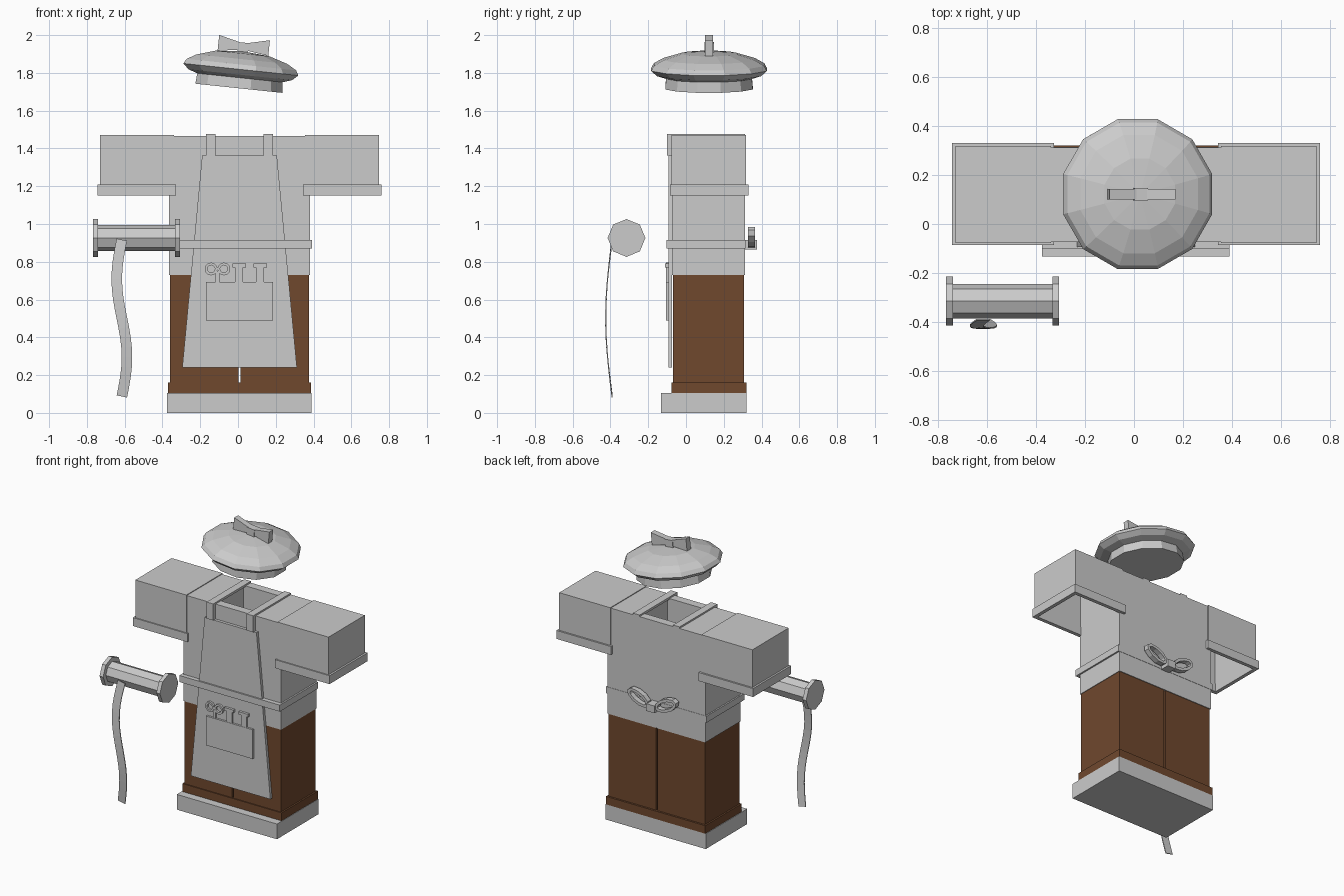
import bpy, bmesh, math
from mathutils import Vector, Matrix

if "Cube" in bpy.data.objects:
    bpy.data.objects.remove(bpy.data.objects["Cube"])

brown = bpy.data.materials.new("brown_cloth")
brown.diffuse_color = (0.16, 0.065, 0.027, 1)
brown.use_nodes = True
brown.node_tree.nodes["Principled BSDF"].inputs["Base Color"].default_value = brown.diffuse_color
CX, CY = 0.008, 0.12          # body centre


def finish(name, bm, mat=None):
    bmesh.ops.recalc_face_normals(bm, faces=bm.faces[:])
    me = bpy.data.meshes.new(name)
    bm.to_mesh(me)
    bm.free()
    ob = bpy.data.objects.new(name, me)
    bpy.context.collection.objects.link(ob)
    if mat:
        me.materials.append(mat)
    return ob


def box_bm(x0, x1, y0, y1, z0, z1):
    bm = bmesh.new()
    m = Matrix.Translation(((x0 + x1) / 2, (y0 + y1) / 2, (z0 + z1) / 2)) @ \
        Matrix.Diagonal((x1 - x0, y1 - y0, z1 - z0, 1))
    bmesh.ops.create_cube(bm, size=1, matrix=m)
    bm.normal_update()
    return bm


def box(name, x0, x1, y0, y1, z0, z1, mat=None):
    return finish(name, box_bm(x0, x1, y0, y1, z0, z1), mat)


def shell(name, dims, thick, open_top):
    """Box open at the bottom (and optionally the top) with thin walls."""
    bm = box_bm(*dims)
    gone = [f for f in bm.faces if f.normal.z < -0.5 or (open_top and f.normal.z > 0.5)]
    bmesh.ops.delete(bm, geom=gone, context='FACES')
    me = bpy.data.meshes.new(name)
    bm.to_mesh(me)
    bm.free()
    ob = bpy.data.objects.new(name, me)
    bpy.context.collection.objects.link(ob)
    mod = ob.modifiers.new("walls", 'SOLIDIFY')
    mod.thickness, mod.offset, mod.use_even_offset = thick, -1, True
    return ob


def prism(name, pts, y0, y1):
    """Outline in x-z extruded along y."""
    bm = bmesh.new()
    f = bm.faces.new([bm.verts.new((x, y0, z)) for x, z in pts])
    r = bmesh.ops.extrude_face_region(bm, geom=[f])
    bmesh.ops.translate(bm, vec=(0, y1 - y0, 0),
                        verts=[v for v in r['geom'] if isinstance(v, bmesh.types.BMVert)])
    return finish(name, bm)


def ring(name, loc, rx, rz, band, depth, tilt, n=10):
    """Flat-sided oval loop standing in the x-z plane."""
    bm = bmesh.new()
    rows = []
    rot = Matrix.Rotation(tilt, 3, 'Y')
    for i in range(n):
        a = 2 * math.pi * i / n
        row = []
        for k, y in ((0, -depth), (0, depth), (band, depth), (band, -depth)):
            p = Vector(((rx - k) * math.cos(a), y, (rz - k) * math.sin(a)))
            row.append(bm.verts.new(Vector(loc) + rot @ p))
        rows.append(row)
    for i in range(n):
        a, b = rows[i], rows[(i + 1) % n]
        for j in range(4):
            bm.faces.new((a[j], b[j], b[(j + 1) % 4], a[(j + 1) % 4]))
    return finish(name, bm)


# Shoes, trouser cuffs and legs
box("shoes", -0.375, 0.39, -0.132, 0.32, 0, 0.105)
for s, side in ((-1, "right"), (1, "left")):
    leg = sorted((CX + s * 0.006, CX + s * 0.368))
    box(side + "_leg", *leg, -0.07, 0.307, 0.16, 0.75, brown)
    cuff = sorted((CX + s * 0.0005, CX + s * 0.379))
    box(side + "_trouser_cuff", *cuff, -0.077, 0.32, 0.105, 0.16, brown)

# Shirt body with square neck opening
bm = box_bm(-0.366, 0.38, -0.073, 0.312, 0.73, 1.465)
top = max(bm.faces, key=lambda f: f.normal.z)
bmesh.ops.inset_region(bm, faces=[top], thickness=0.05)
for v in top.verts:
    v.co.x = CX + math.copysign(0.145, v.co.x - CX)
    v.co.y = CY + math.copysign(0.135, v.co.y - CY)
r = bmesh.ops.extrude_discrete_faces(bm, faces=[top])
bmesh.ops.translate(bm, vec=(0, 0, -0.3), verts=r['faces'][0].verts[:])
finish("shirt_body", bm)

# Sleeves, open at the bottom, with a band round each opening
for s, side in ((-1, "right"), (1, "left")):
    xs = sorted((CX + s * 0.348, CX + s * 0.738))
    shell(side + "_sleeve", (*xs, -0.078, 0.318, 1.16, 1.47), 0.012, False)
    xs = sorted((CX + s * 0.335, CX + s * 0.751))
    shell(side + "_sleeve_band", (*xs, -0.086, 0.33, 1.152, 1.21), 0.025, True)

# Apron, shoulder straps, waist belt and pocket
prism("apron", [(-0.295, 0.24), (0.312, 0.24), (0.206, 1.362), (-0.19, 1.362)], -0.093, -0.073)
for s, side in ((-1, "right"), (1, "left")):
    x = CX + s * 0.153
    box(side + "_strap_front", x - 0.025, x + 0.025, -0.1, -0.073, 1.362, 1.476)
    box(side + "_strap_top", x - 0.025, x + 0.025, -0.073, 0.312, 1.46, 1.476)
box("waist_belt", -0.376, 0.391, -0.103, 0.314, 0.87, 0.915)
box("pocket", -0.17, 0.186, -0.107, -0.09, 0.49, 0.692)

# Tools in the pocket
for i, x in enumerate((0.006, 0.117)):
    box(f"tool_{i}_stem", x - 0.021, x + 0.021, -0.105, -0.092, 0.66, 0.772)
    box(f"tool_{i}_head", x - 0.036, x + 0.036, -0.11, -0.09, 0.77, 0.79)
for i, x in enumerate((-0.142, -0.075)):
    ring(f"scissor_handle_{i}", (x, -0.1, 0.762), 0.034, 0.034, 0.014, 0.007, 0, 12)
box("scissor_blades", -0.118, -0.099, -0.104, -0.093, 0.66, 0.75)

# Apron bow on the back
for s, side in ((-1, "right"), (1, "left")):
    ring(side + "_bow_loop", (CX + s * 0.105, 0.347, 0.93), 0.088, 0.044, 0.02, 0.018,
         -s * math.radians(25))
box("bow_knot", CX - 0.032, CX + 0.032, 0.31, 0.377, 0.865, 0.915)

# Ribbon spool
for name, x0, x1, rad in (("spool_core", -0.74, -0.333, 0.07),
                          ("spool_cap_outer", -0.767, -0.74, 0.1),
                          ("spool_cap_inner", -0.333, -0.306, 0.1)):
    bm = bmesh.new()
    m = Matrix.Translation(((x0 + x1) / 2, -0.315, 0.926)) @ Matrix.Rotation(math.pi / 2, 4, 'Y')
    bmesh.ops.create_cone(bm, cap_ends=True, segments=8, radius1=rad, radius2=rad,
                          depth=x1 - x0, matrix=m)
    finish(name, bm)

# Hanging wavy ribbon
bm = bmesh.new()
rows, N = [], 16
for i in range(N + 1):
    t = i / N
    p = Vector((-0.615 - 0.027 * math.sin(2 * math.pi * t),
                -0.391 - 0.034 * math.sin(math.pi * t), 0.917 - 0.83 * t))
    slope = 0.027 * 2 * math.pi * math.cos(2 * math.pi * t)
    side = Vector((0.83, 0, -slope)).normalized() * 0.028
    rows.append([bm.verts.new(p + side * a + Vector((0, b, 0)))
                 for a, b in ((-1, -0.003), (1, -0.003), (1, 0.003), (-1, 0.003))])
for a, b in zip(rows, rows[1:]):
    for j in range(4):
        bm.faces.new((a[j], a[(j + 1) % 4], b[(j + 1) % 4], b[j]))
bm.faces.new(rows[0])
bm.faces.new(rows[-1])
finish("ribbon", bm)

# Tilted twelve-sided beret, spun from a profile
pivot = Vector((0.015, 0.122, 1.818))
tilt = Matrix.Translation(pivot) @ Matrix.Rotation(math.radians(6), 4, 'Y')
profile = [(0.24, -0.1), (0.235, -0.044), (0.285, -0.028), (0.317, 0.0),
           (0.302, 0.026), (0.25, 0.055), (0.15, 0.085)]
bm = bmesh.new()
rows = []
for rad, z in profile:
    rows.append([bm.verts.new((rad * math.cos(math.radians(15 + 30 * k)),
                               rad * math.sin(math.radians(15 + 30 * k)), z)) for k in range(12)])
for a, b in zip(rows, rows[1:]):
    for k in range(12):
        bm.faces.new((a[k], a[(k + 1) % 12], b[(k + 1) % 12], b[k]))
bm.faces.new(rows[0])
tip = bm.verts.new((0, 0, 0.097))
for k in range(12):
    bm.faces.new((rows[-1][k], rows[-1][(k + 1) % 12], tip))
finish("beret", bm).matrix_world = tilt

# Small bow on top of the beret
for s, side in ((-1, "right"), (1, "left")):
    pts = [(s * 0.135, 0.087), (s * 0.135, 0.17), (0, 0.138), (0, 0.105)]
    w = prism(side + "_hat_bow_wing", pts, -0.021, 0.021)
    w.matrix_world = tilt @ Matrix.Translation((0.002, 0, 0))
box("hat_bow_knot", -0.028, 0.028, -0.025, 0.025, 0.08, 0.143).matrix_world = tilt
